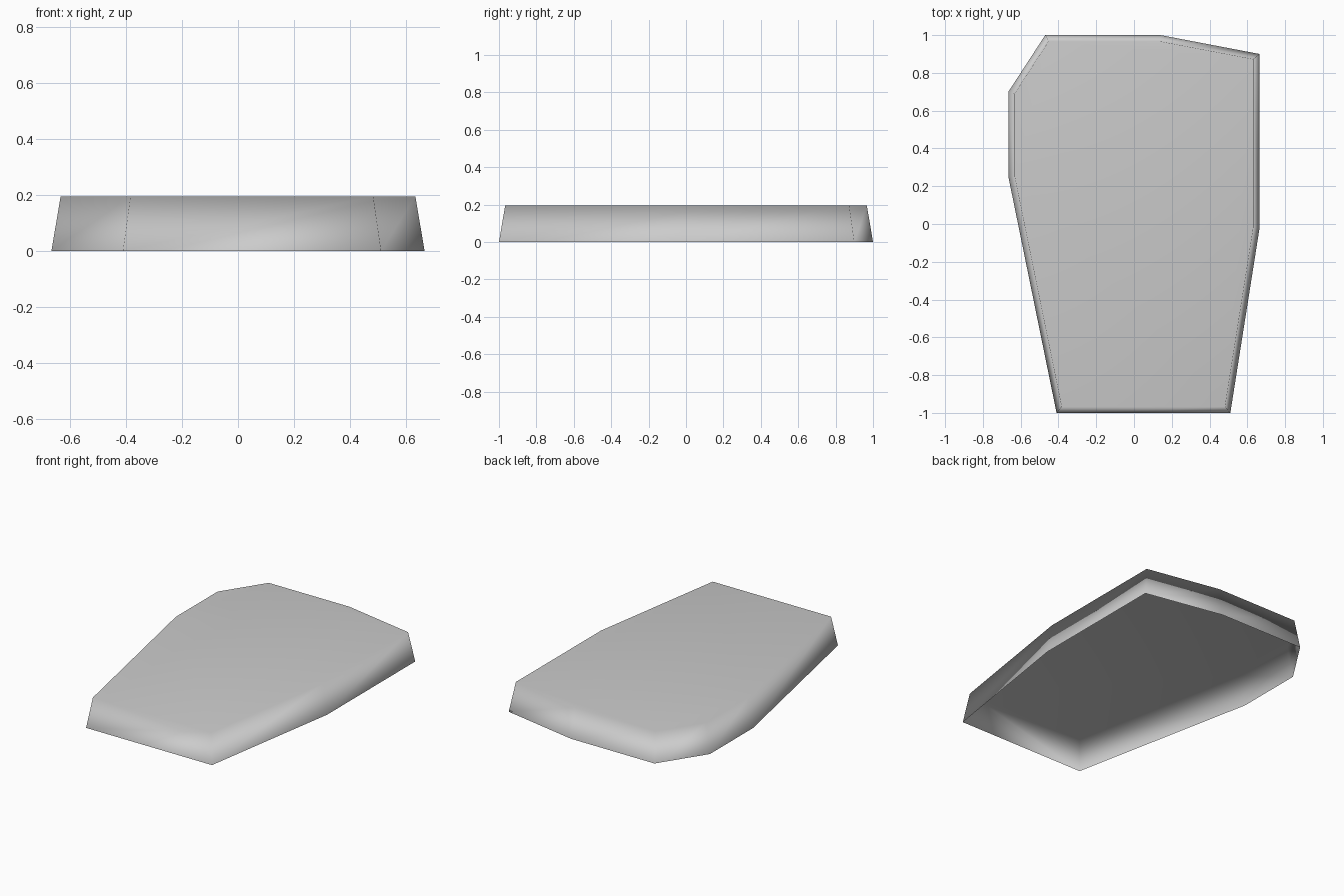
import bpy
import bmesh

default_cube = bpy.data.objects.get("Cube")
if default_cube:
    bpy.data.objects.remove(default_cube, do_unlink=True)

HEIGHT = 0.195
SLOPE_INSET = 0.033

# Footprint, counter-clockwise from the front right corner
footprint = [
    (-0.41, -1.0), (0.51, -1.0), (0.665, -0.02), (0.665, 0.90),
    (0.14, 1.0), (-0.47, 1.0), (-0.665, 0.70), (-0.665, 0.25),
]

# One plain grey for the whole slab
grey = bpy.data.materials.new("stone_grey")
grey.use_nodes = True
colour = (0.6, 0.6, 0.6, 1.0)
grey.diffuse_color = colour
grey.node_tree.nodes["Principled BSDF"].inputs["Base Color"].default_value = colour

# Inset the outline and raise its centre: sloping walls, flat top, open underside
bm = bmesh.new()
top = bm.faces.new([bm.verts.new((x, y, 0)) for x, y in footprint])
bm.normal_update()
bmesh.ops.inset_region(bm, faces=[top], thickness=SLOPE_INSET,
                       use_boundary=True, use_even_offset=True)
for vert in top.verts:
    vert.co.z = HEIGHT
bm.normal_update()
for face in bm.faces:
    face.smooth = True

mesh = bpy.data.meshes.new("slab_shell")
bm.to_mesh(mesh)
bm.free()
mesh.materials.append(grey)
slab = bpy.data.objects.new("slab_shell", mesh)
bpy.context.collection.objects.link(slab)

# Soft rim that keeps the broad top evenly shaded
weighted = slab.modifiers.new("soft_rim", 'WEIGHTED_NORMAL')
weighted.mode = 'FACE_AREA'
weighted.weight = 50
